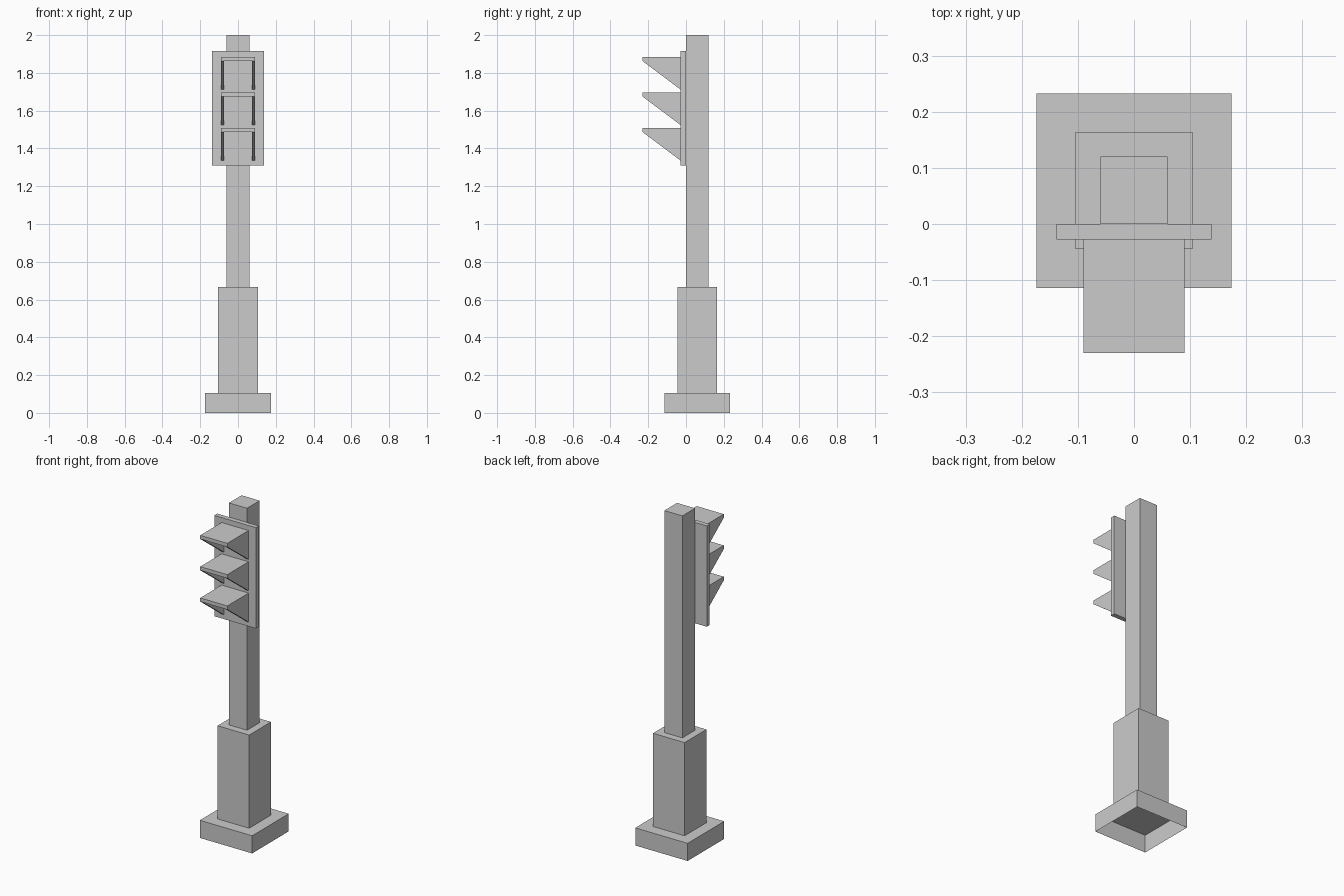
import bpy
import bmesh

old = bpy.data.objects.get("Cube")
if old:
    bpy.data.objects.remove(old, do_unlink=True)

GREY = (0.6, 0.6, 0.6)
grey = bpy.data.materials.new("plain grey")
grey.use_nodes = True
grey.diffuse_color = (*GREY, 1)
grey.node_tree.nodes["Principled BSDF"].inputs["Base Color"].default_value = (*GREY, 1)


def add_prism(bm, profile, x0, x1):
    """Extrude a (y, z) profile from x0 to x1."""
    face = bm.faces.new([bm.verts.new((x0, y, z)) for y, z in profile])
    geom = bmesh.ops.extrude_face_region(bm, geom=[face])["geom"]
    moved = [v for v in geom if isinstance(v, bmesh.types.BMVert)]
    bmesh.ops.translate(bm, verts=moved, vec=(x1 - x0, 0, 0))


def finish(bm, name, open_bottom=False):
    bmesh.ops.recalc_face_normals(bm, faces=bm.faces[:])
    if open_bottom:
        down = [f for f in bm.faces if f.normal.z < -0.9]
        bmesh.ops.delete(bm, geom=down, context="FACES")
    mesh = bpy.data.meshes.new(name)
    bm.to_mesh(mesh)
    bm.free()
    mesh.materials.append(grey)
    obj = bpy.data.objects.new(name, mesh)
    bpy.context.collection.objects.link(obj)


def block(name, half_x, y0, y1, z0, z1, open_bottom=False):
    bm = bmesh.new()
    add_prism(bm, [(y0, z0), (y1, z0), (y1, z1), (y0, z1)], -half_x, half_x)
    finish(bm, name, open_bottom)


# Stacked post sections, each open underneath
block("base", 0.174, -0.114, 0.233, 0, 0.106, True)
block("lower_shaft", 0.105, -0.044, 0.163, 0.106, 0.666, True)
block("pole", 0.06, 0, 0.12, 0.666, 2, True)

# Flat signal panel on the front of the pole
PANEL_FRONT = -0.028
block("signal_panel", 0.138, PANEL_FRONT, 0, 1.309, 1.915)

# Three hoods: a thin roof over two tapering cheeks, open below
HOOD_TIP, HOOD_HALF, WALL = -0.23, 0.09, 0.016
for name, top in (("top", 1.885), ("middle", 1.697), ("bottom", 1.509)):
    roof = top - 0.022
    bm = bmesh.new()
    add_prism(bm, [(PANEL_FRONT, roof), (HOOD_TIP, roof),
                   (HOOD_TIP, top), (PANEL_FRONT, top)], -HOOD_HALF, HOOD_HALF)
    cheek = [(PANEL_FRONT, top - 0.174), (HOOD_TIP, roof), (PANEL_FRONT, roof)]
    for side in (-1, 1):
        add_prism(bm, cheek, side * HOOD_HALF, side * (HOOD_HALF - WALL))
    finish(bm, name + "_light_hood")
